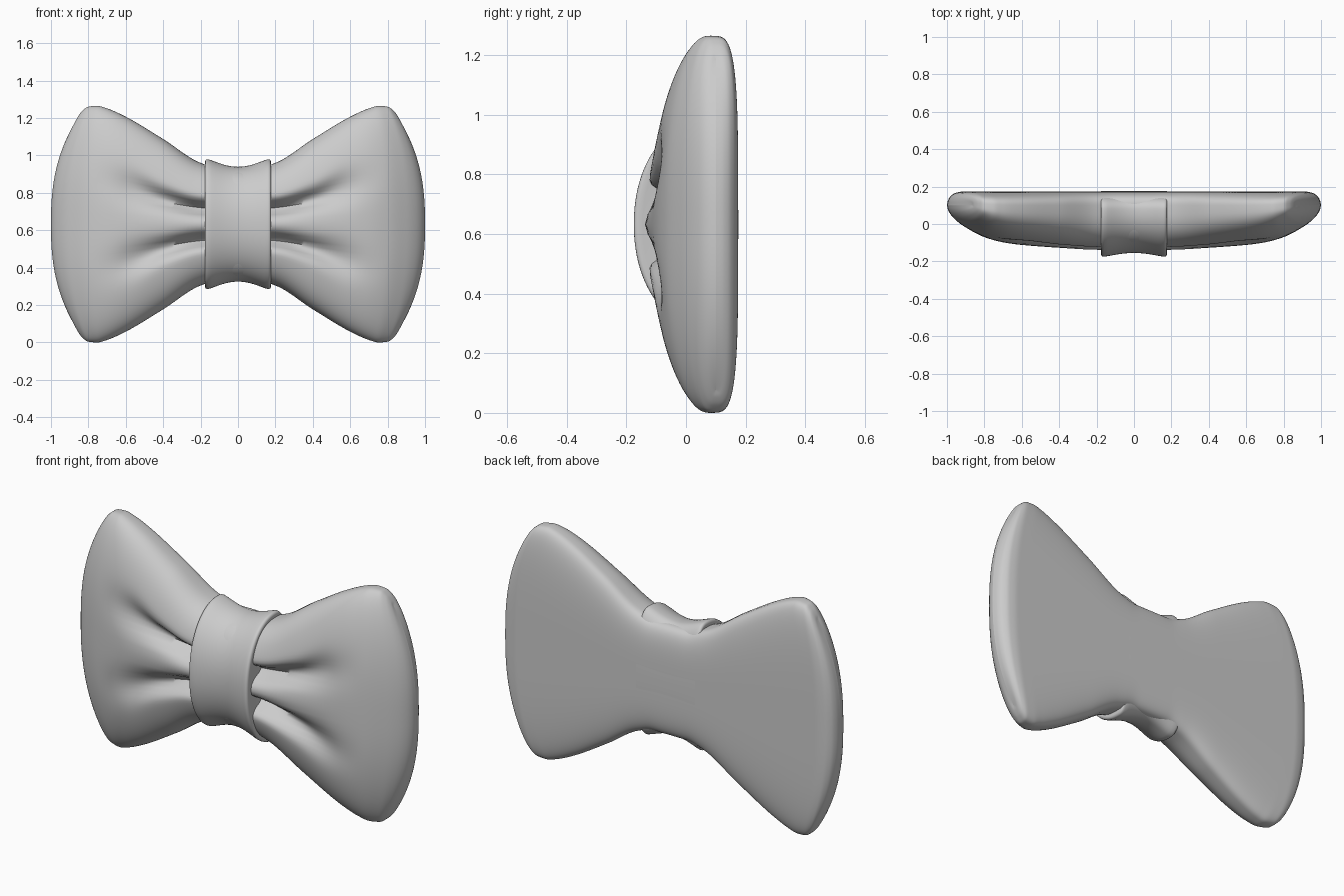
import bpy, bmesh, math

if "Cube" in bpy.data.objects:
    bpy.data.objects.remove(bpy.data.objects["Cube"])

ZC = 0.6325   # centre height of the bow
N = 128       # points round each cross-section


def curve(table, x):
    """Smooth interpolation through (x, value) pairs."""
    n = len(table)
    x = min(max(x, table[0][0]), table[-1][0])
    i = max(k for k in range(n - 1) if table[k][0] <= x)

    def slope(k):
        if k == 0 or k == n - 1:
            a, b = table[min(k, n - 2)], table[min(k, n - 2) + 1]
            return (b[1] - a[1]) / (b[0] - a[0])
        (x0, v0), (x1, v1), (x2, v2) = table[k - 1:k + 2]
        a, b = (v1 - v0) / (x1 - x0), (v2 - v1) / (x2 - x1)
        return 0 if a * b <= 0 else 2 * a * b / (a + b)

    (x0, v0), (x1, v1) = table[i], table[i + 1]
    d = x1 - x0
    t = (x - x0) / d
    return (v0 * (2*t**3 - 3*t*t + 1) + v1 * (3*t*t - 2*t**3)
            + d * (slope(i) * (t**3 - 2*t*t + t) + slope(i + 1) * (t**3 - t*t)))


def loft(name, rings, angle):
    bm = bmesh.new()
    rows = [[bm.verts.new(p) for p in r] for r in rings]
    for a, b in zip(rows, rows[1:]):
        for i in range(N):
            j = (i + 1) % N
            bm.faces.new((a[i], a[j], b[j], b[i]))
    bm.faces.new(rows[0])
    bm.faces.new(rows[-1][::-1])
    bmesh.ops.remove_doubles(bm, verts=bm.verts, dist=0.00005)
    bmesh.ops.recalc_face_normals(bm, faces=bm.faces)
    mesh = bpy.data.meshes.new(name)
    bm.to_mesh(mesh)
    bm.free()
    ob = bpy.data.objects.new(name, mesh)
    bpy.context.collection.objects.link(ob)
    bpy.ops.object.select_all(action='DESELECT')
    ob.select_set(True)
    bpy.context.view_layer.objects.active = ob
    bpy.ops.object.shade_smooth_by_angle(angle=math.radians(angle))
    return ob


def section(p):
    """Yield (t, front?) round a closed section; t runs -1..1 in height."""
    for i in range(N):
        a = 2 * math.pi * i / N
        s = math.sin(a)
        yield math.copysign(abs(s) ** (2 / p), s), math.cos(a) >= 0


def bulge(t, p):
    return max(0.0, 1 - abs(t) ** p) ** (1 / p)


# Bow loops: half height, front and back depth, and fold shape along the width
HALF = [(0, .30), (.1, .30), (.206, .328), (.424, .455), (.66, .575), (.79, .621),
        (.85, .6325), (.913, .628), (.953, .608), (.985, .578), (1, .555)]
FRONT = [(0, -.14), (.2, -.138), (.4, -.127), (.6, -.112), (.7, -.098), (.8, -.07),
         (.9, -.018), (.95, .018), (.98, .05), (.995, .078), (1, .10)]
BACK = [(0, .175), (.9, .175), (.95, .168), (.98, .15), (.995, .125), (1, .10)]
FOLD_Z = [(0, .075), (.2, .085), (.4, .13), (.6, .195), (.8, .25)]
FOLD_DEPTH = [(0, .10), (.2, .095), (.4, .07), (.55, .042), (.7, .01), (.82, 0), (1, 0)]
FOLD_WIDTH = [(0, .033), (.2, .036), (.4, .05), (.6, .085), (1, .11)]

rings = []
M = 70
for k in range(-M, M + 1):
    side = -1 if k < 0 else 1
    s = math.sin(abs(k) / M * math.pi / 2)
    h, yf, yb = curve(HALF, s), curve(FRONT, s), curve(BACK, s)
    fz, fd, fw = curve(FOLD_Z, s), curve(FOLD_DEPTH, s), curve(FOLD_WIDTH, s)
    ym = .075 + .025 * s ** 8
    ring = []
    for t, front in section(2.5):
        z = t * h
        if front:
            y = ym - (ym - yf) * bulge(t, 2.5)
            y += fd * math.exp(-((abs(z) - fz) / fw) ** 2)
        else:
            y = ym + (yb - ym) * bulge(t, 4)
        x = s - .135 * s * s * abs(t) ** 2.5
        ring.append((side * x, y, ZC + z))
    rings.append(ring)
loft("bow_loops", rings, 60)

# Centre knot: a waisted band with rolled rims
half = [(.168, -.08), (.175, -.03), (.1765, -.014), (.174, -.005), (.168, -.001), (.16, 0)]
half += [(x / 100, -.04 * (1 - (x / 16) ** 2) ** 1.3) for x in range(14, 0, -2)]
stations = [(-x, o) for x, o in half] + [(0, -.04)] + half[::-1]
rings = []
for x, o in stations:
    oy = o if abs(x) > .165 else o * .5
    ring = []
    for t, front in section(2.1):
        if front:
            y = .07 - (.245 + oy) * bulge(t, 2.1)
        else:
            y = .07 + .1055 * bulge(t, 2.6)
        ring.append((x, y, ZC + t * (.347 + o)))
    rings.append(ring)
loft("centre_knot", rings, 50)
